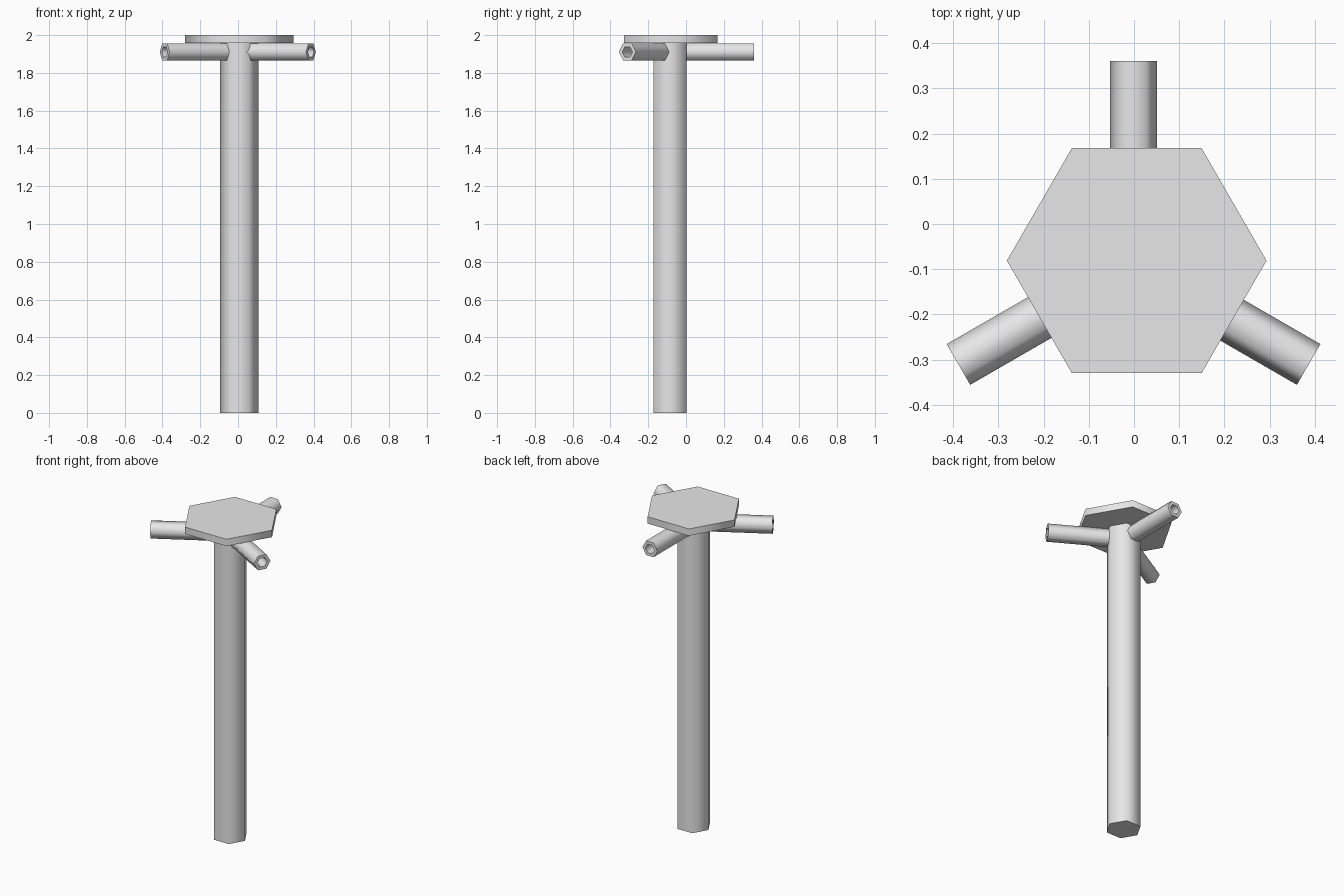
import bpy
import bmesh
from math import radians, cos, sin
from mathutils import Matrix

if "Cube" in bpy.data.objects:
    bpy.data.objects.remove(bpy.data.objects["Cube"], do_unlink=True)

GREY = (0.8, 0.8, 0.8, 1.0)
grey = bpy.data.materials.new("plain grey")
grey.use_nodes = True
grey.diffuse_color = GREY
for node in grey.node_tree.nodes:
    if node.type == "BSDF_PRINCIPLED":
        node.inputs["Base Color"].default_value = GREY


def hexagon(bm, radius, z):
    return [bm.verts.new((radius * cos(radians(60 * i)), radius * sin(radians(60 * i)), z))
            for i in range(6)]


def bridge(bm, a, b):
    for i in range(6):
        j = (i + 1) % 6
        bm.faces.new((a[i], a[j], b[j], b[i]))


def hex_part(name, radius, length, matrix, bore=None):
    """Hexagonal bar along local z, or a tube when a bore radius is given."""
    bm = bmesh.new()
    low, high = hexagon(bm, radius, 0), hexagon(bm, radius, length)
    bridge(bm, low, high)
    if bore:
        low_in, high_in = hexagon(bm, bore, 0), hexagon(bm, bore, length)
        bridge(bm, high_in, low_in)
        bridge(bm, high, high_in)
        bridge(bm, low_in, low)
    else:
        bm.faces.new(low[::-1])
        bm.faces.new(high)
    bmesh.ops.recalc_face_normals(bm, faces=bm.faces)
    bm.transform(matrix)
    mesh = bpy.data.meshes.new(name)
    bm.to_mesh(mesh)
    bm.free()
    mesh.materials.append(grey)
    obj = bpy.data.objects.new(name, mesh)
    bpy.context.collection.objects.link(obj)
    # Sides blend smoothly, end faces stay crisp
    bpy.ops.object.select_all(action="DESELECT")
    obj.select_set(True)
    bpy.context.view_layer.objects.active = obj
    bpy.ops.object.shade_smooth_by_angle(angle=radians(75))


# Upright post and the plate on top of it
hex_part("post", 0.102, 1.96, Matrix.Translation((0.006, -0.085, 0)))
hex_part("top_plate", 0.287, 0.043, Matrix.Translation((0.006, -0.081, 1.957)))

# Three hollow arms radiating from the post, flat side up
for name, turn in (("back_arm", 0), ("right_arm", 120), ("left_arm", 240)):
    place = (Matrix.Translation((-0.001, -0.087, 1.911))
             @ Matrix.Rotation(radians(turn), 4, "Z")
             @ Matrix.Rotation(radians(-90), 4, "X"))
    hex_part(name, 0.052, 0.447, place, bore=0.031)
